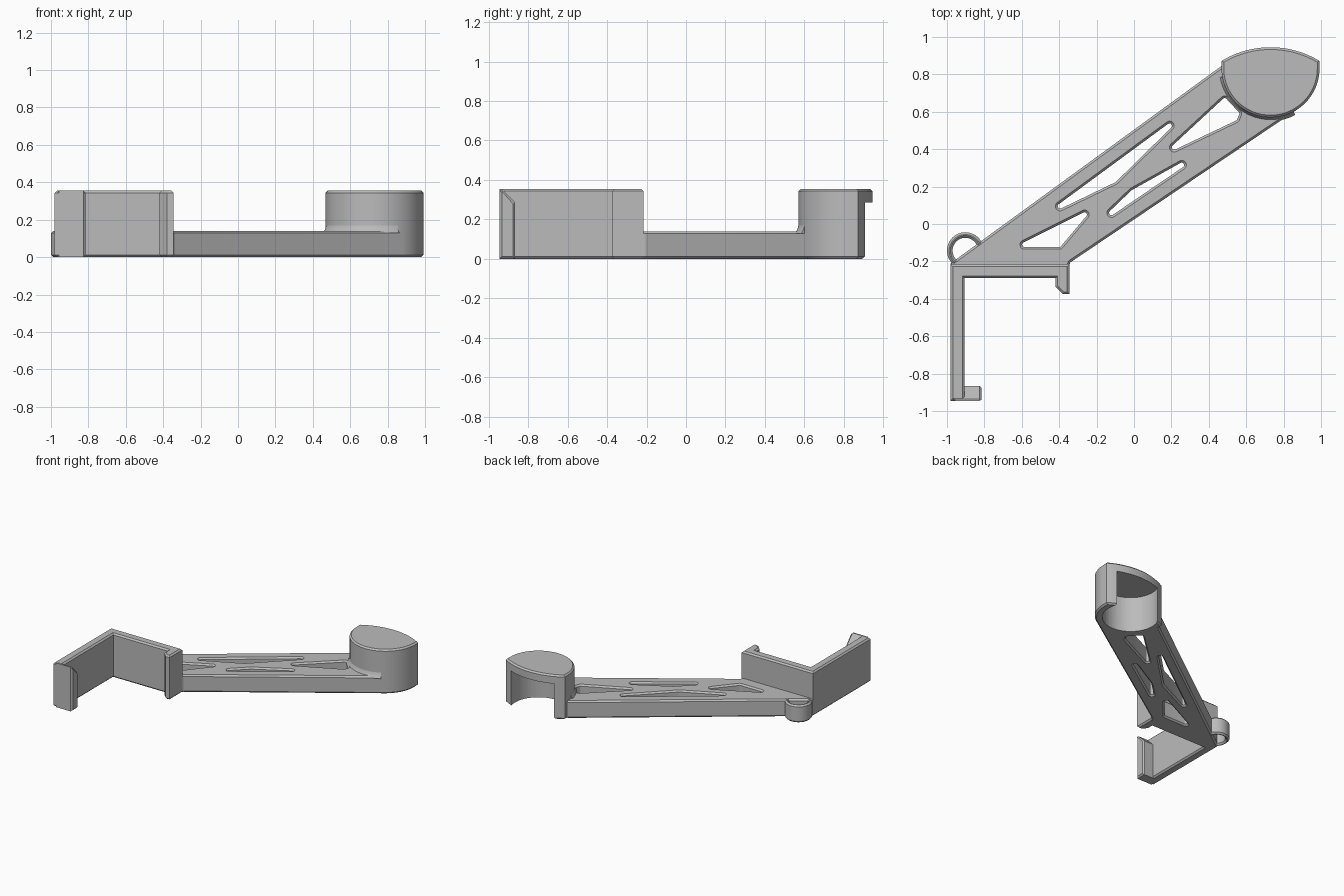
import bpy
import bmesh
from math import cos, sin, radians, atan2, pi
from mathutils import Matrix

cube = bpy.data.objects.get("Cube")
if cube:
    bpy.data.objects.remove(cube, do_unlink=True)

GREY = (0.5, 0.5, 0.5, 1)
grey = bpy.data.materials.new("plain grey")
grey.use_nodes = True
grey.diffuse_color = GREY
grey.node_tree.nodes["Principled BSDF"].inputs["Base Color"].default_value = GREY

CHAMFER = 0.012
ARM_H, FULL_H = 0.14, 0.355
CUP = (0.73, 0.832)
CUP_R = 0.262


def arc(centre, r, start, end, n=32):
    """Points along an arc, angles in degrees."""
    angles = [radians(start + (end - start) * i / n) for i in range(n + 1)]
    return [(centre[0] + r * cos(a), centre[1] + r * sin(a)) for a in angles]


def rounded(centres, r=0.013):
    """Counter-clockwise outline wrapped around small circles at the corners."""
    pts = []
    for i, c in enumerate(centres):
        p, n = centres[i - 1], centres[(i + 1) % len(centres)]
        a = atan2(c[1] - p[1], c[0] - p[0]) - pi / 2
        b = atan2(n[1] - c[1], n[0] - c[0]) - pi / 2
        while b < a:
            b += 2 * pi
        pts += arc(c, r, a * 180 / pi, b * 180 / pi, 8)
    return pts


def finish(name, mesh):
    """Clean a mesh, link it as an object and shade it."""
    bm = bmesh.new()
    bm.from_mesh(mesh)
    bmesh.ops.remove_doubles(bm, verts=bm.verts, dist=0.0002)
    bmesh.ops.recalc_face_normals(bm, faces=bm.faces)
    bm.to_mesh(mesh)
    bm.free()
    mesh.materials.clear()
    mesh.materials.append(grey)
    obj = bpy.data.objects.new(name, mesh)
    bpy.context.collection.objects.link(obj)
    return obj


def smooth(obj):
    bpy.ops.object.select_all(action='DESELECT')
    obj.select_set(True)
    bpy.context.view_layer.objects.active = obj
    bpy.ops.object.shade_smooth_by_angle(angle=radians(30))


def plate(name, outlines, low, high, turn=None):
    """Chamfered slab from an outer outline and optional hole outlines."""
    curve = bpy.data.curves.new(name + " outline", 'CURVE')
    curve.dimensions = '2D'
    curve.fill_mode = 'BOTH'
    curve.extrude = (high - low) / 2 - CHAMFER
    curve.bevel_depth = CHAMFER
    curve.bevel_resolution = 0
    curve.offset = -CHAMFER
    for pts in outlines:
        spline = curve.splines.new('POLY')
        spline.points.add(len(pts) - 1)
        for point, (x, y) in zip(spline.points, pts):
            point.co = (x, y, 0, 1)
        spline.use_cyclic_u = True
    temp = bpy.data.objects.new(name + " outline", curve)
    bpy.context.collection.objects.link(temp)
    graph = bpy.context.evaluated_depsgraph_get()
    mesh = bpy.data.meshes.new_from_object(temp.evaluated_get(graph))
    bpy.data.objects.remove(temp, do_unlink=True)
    bpy.data.curves.remove(curve)
    mesh.transform(Matrix.Translation((0, 0, (low + high) / 2)))
    if turn:
        mesh.transform(turn)
    obj = finish(name, mesh)
    smooth(obj)
    return obj


# Truss arm with four rounded openings
arm = [(-0.98, -0.21), (-0.97, -0.25), (-0.36, -0.25), (-0.34, -0.205), (0.877, 0.615)]
arm += arc(CUP, 0.235, -56, -180) + [(0.468, 0.845)]
holes = [
    [(-0.395, 0.095), (-0.105, 0.235), (0.19, 0.525)],
    [(0.215, 0.41), (0.54, 0.565), (0.55, 0.59), (0.485, 0.66)],
    [(-0.12, 0.06), (0.255, 0.315), (-0.005, 0.17)],
    [(-0.585, -0.11), (-0.4, -0.11), (-0.265, 0.05)],
]
plate("truss_arm", [arm] + [rounded(h) for h in holes], 0, ARM_H)

# Clip: back wall, long side wall and short catch
plate("clip", [[(-0.98, -0.215), (-0.98, -0.945), (-0.905, -0.945), (-0.905, -0.29),
                (-0.42, -0.29), (-0.42, -0.335), (-0.38, -0.375), (-0.345, -0.375),
                (-0.345, -0.215)]], 0, FULL_H)

# Hook at the end of the side wall, with a sloping top
yz_to_x = Matrix(((0, 0, 1, 0), (1, 0, 0, 0), (0, 1, 0, 0), (0, 0, 0, 1)))
plate("clip_hook", [[(-0.945, 0), (-0.865, 0), (-0.865, 0.285), (-0.935, FULL_H),
                     (-0.945, FULL_H)]], -0.97, -0.815, yz_to_x)

# Loop beside the clip corner
loop = (-0.902, -0.142)
plate("cord_loop", [arc(loop, r, 0, 352.5, 47) for r in (0.098, 0.068)], 0, ARM_H)

# Cup: round front, shallow curved back, hollow below the roof
outline = arc(CUP, CUP_R, 180, 360, 40) + arc((CUP[0], 0.439), 0.506, 58.8, 121.2, 24)
cup = plate("cup", [outline], 0, FULL_H)
bm = bmesh.new()
bmesh.ops.create_cone(bm, cap_ends=True, segments=72, radius1=0.207, radius2=0.207, depth=0.4,
                      matrix=Matrix.Translation((*CUP, 0.085)))
mesh = bpy.data.meshes.new("cup cutter")
bm.to_mesh(mesh)
bm.free()
cutter = finish("cup_cutter", mesh)
cutter.hide_render = True
cut = cup.modifiers.new("hollow", 'BOOLEAN')
cut.operation = 'DIFFERENCE'
cut.solver = 'EXACT'
cut.object = cutter
bpy.context.view_layer.objects.active = cup
bpy.ops.object.modifier_apply(modifier=cut.name)
bpy.data.objects.remove(cutter, do_unlink=True)
smooth(cup)

# Small fillet where the cup rises from the arm
bm = bmesh.new()
section = [(0.25, 0.13), (0.282, 0.13), (0.27, 0.145), (0.262, 0.17), (0.25, 0.17)]
start = radians(190)
face = bm.faces.new([bm.verts.new((CUP[0] + r * cos(start), CUP[1] + r * sin(start), z))
                     for r, z in section])
bmesh.ops.spin(bm, geom=[face] + face.edges[:] + face.verts[:], cent=(*CUP, 0), axis=(0, 0, 1),
               angle=radians(108), steps=30, use_duplicate=False)
mesh = bpy.data.meshes.new("cup fillet")
bm.to_mesh(mesh)
bm.free()
smooth(finish("cup_fillet", mesh))
